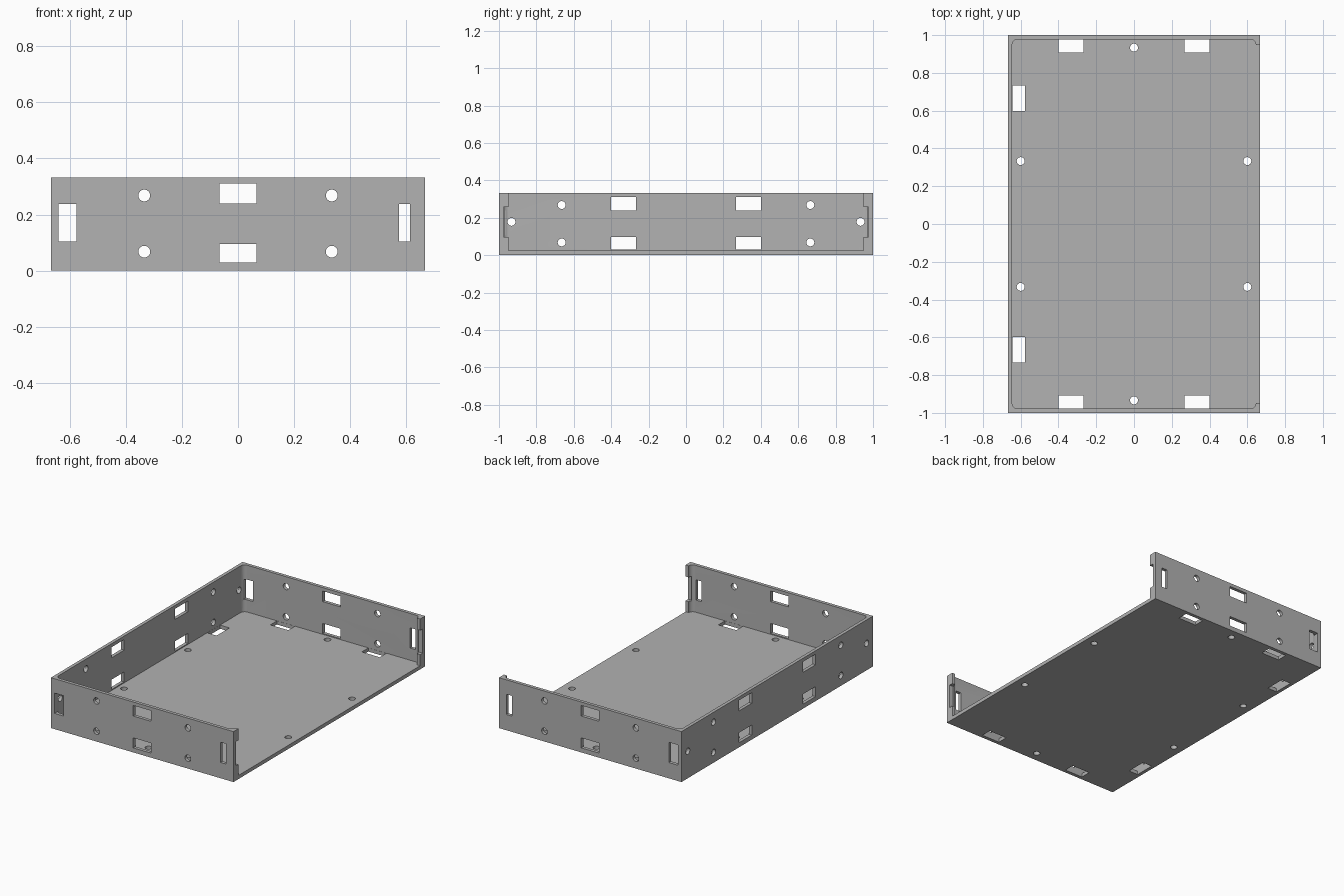
import bpy, bmesh
from math import pi, cos, sin
from mathutils import Matrix, Vector

if "Cube" in bpy.data.objects:
    bpy.data.objects.remove(bpy.data.objects["Cube"])

X, Y, H = 0.667, 1.0, 0.333      # half width, half length, height
WALL, R = 0.022, 0.03            # sheet thickness, inside corner radius
DEEP = WALL + 0.002              # depth of ordinary cuts

grey = bpy.data.materials.new("plain grey")
grey.use_nodes = True
grey.diffuse_color = (0.445, 0.445, 0.445, 1)
grey.node_tree.nodes["Principled BSDF"].inputs["Base Color"].default_value = grey.diffuse_color


def finish(bm, name):
    bmesh.ops.recalc_face_normals(bm, faces=bm.faces)
    mesh = bpy.data.meshes.new(name)
    bm.to_mesh(mesh)
    bm.free()
    mesh.materials.append(grey)
    ob = bpy.data.objects.new(name, mesh)
    bpy.context.collection.objects.link(ob)
    return ob


def box(bm, x0, x1, y0, y1, z0, z1):
    size = Vector((x1 - x0, y1 - y0, z1 - z0))
    mid = Vector((x0 + x1, y0 + y1, z0 + z1)) / 2
    bmesh.ops.create_cube(bm, size=1, matrix=Matrix.Translation(mid) @ Matrix.Diagonal(size.to_4d()))


def drill(bm, centre, axis, length):
    turn = Vector((0, 0, 1)).rotation_difference(Vector(axis)).to_matrix().to_4x4()
    bmesh.ops.create_cone(bm, cap_ends=True, segments=32, radius1=0.021, radius2=0.021,
                          depth=length, matrix=Matrix.Translation(centre) @ turn)


def subtract(ob, cutter):
    cutter.hide_render = True
    mod = ob.modifiers.new("cut", "BOOLEAN")
    mod.operation, mod.solver, mod.object = "DIFFERENCE", "EXACT", cutter
    bpy.context.view_layer.objects.active = ob
    bpy.ops.object.modifier_apply(modifier=mod.name)
    bpy.data.objects.remove(cutter)


# Outer block
bm = bmesh.new()
box(bm, -X, X, -Y, Y, 0, H)
tray = finish(bm, "open_sided_tray")

# Cavity with rounded corners, narrowed by lips at the open side
bm = bmesh.new()
cx, cy = X - WALL - R, Y - WALL - R
outline = []
for sx, sy, start in ((1, 1, 0), (-1, 1, pi / 2), (-1, -1, pi), (1, -1, 3 * pi / 2)):
    for i in range(9):
        a = start + i * pi / 16
        outline.append((sx * cx + R * cos(a), sy * cy + R * sin(a)))
outline += [(X + 0.1, -cy), (X + 0.1, cy)]
face = bm.faces.new([bm.verts.new((x, y, WALL + 0.002)) for x, y in outline])
top = bmesh.ops.extrude_face_region(bm, geom=[face])
bmesh.ops.translate(bm, vec=(0, 0, H), verts=[v for v in top["geom"] if isinstance(v, bmesh.types.BMVert)])
subtract(tray, finish(bm, "cavity_cutter"))

# Windows, slots and screw holes
bm = bmesh.new()
window_heights = ((0.03, 0.096), (0.24, 0.31))
hole_heights = (0.068, 0.268)
for s in (-1, 1):
    def wall_cut(x0, x1, z0, z1, depth):
        y0, y1 = sorted((s * (Y - depth), s * (Y + 0.02)))
        box(bm, x0, x1, y0, y1, z0, z1)

    # Front and back walls
    for z0, z1 in window_heights:
        wall_cut(-0.066, 0.066, z0, z1, DEEP)
    for z in hole_heights:
        for x in (-0.334, 0.334):
            drill(bm, (x, s * Y, z), (0, 1, 0), 2 * DEEP)
    wall_cut(-0.64, -0.575, 0.104, 0.238, 0.055)
    wall_cut(0.573, 0.613, 0.104, 0.238, DEEP)

    # Recess in each lip
    y0, y1 = sorted((s * 0.93, s * 0.975))
    box(bm, X - 0.03, X + 0.02, y0, y1, 0.097, 0.257)

    # Side wall
    mid = s * 0.333
    for z0, z1 in window_heights:
        box(bm, -X - 0.02, -X + DEEP, mid - 0.067, mid + 0.067, z0, z1)
    for z in hole_heights:
        drill(bm, (-X, s * 0.665, z), (1, 0, 0), 2 * DEEP)
    drill(bm, (-X, s * 0.933, 0.178), (1, 0, 0), 2 * DEEP)

    # Floor
    y0, y1 = sorted((s * 0.908, s * 0.977))
    for x in (-0.334, 0.334):
        box(bm, x - 0.066, x + 0.066, y0, y1, -0.02, WALL + 0.005)
    box(bm, -0.644, -0.576, 2 * mid - 0.067, 2 * mid + 0.067, -0.02, WALL + 0.005)
    drill(bm, (0, s * 0.934, 0), (0, 0, 1), 0.06)
    for x in (-0.6, 0.6):
        drill(bm, (x, mid, 0), (0, 0, 1), 0.06)
subtract(tray, finish(bm, "opening_cutter"))

# Smooth the round holes and corners, keep edges sharp
bpy.ops.object.select_all(action="DESELECT")
tray.select_set(True)
bpy.context.view_layer.objects.active = tray
bpy.ops.object.shade_smooth_by_angle()
